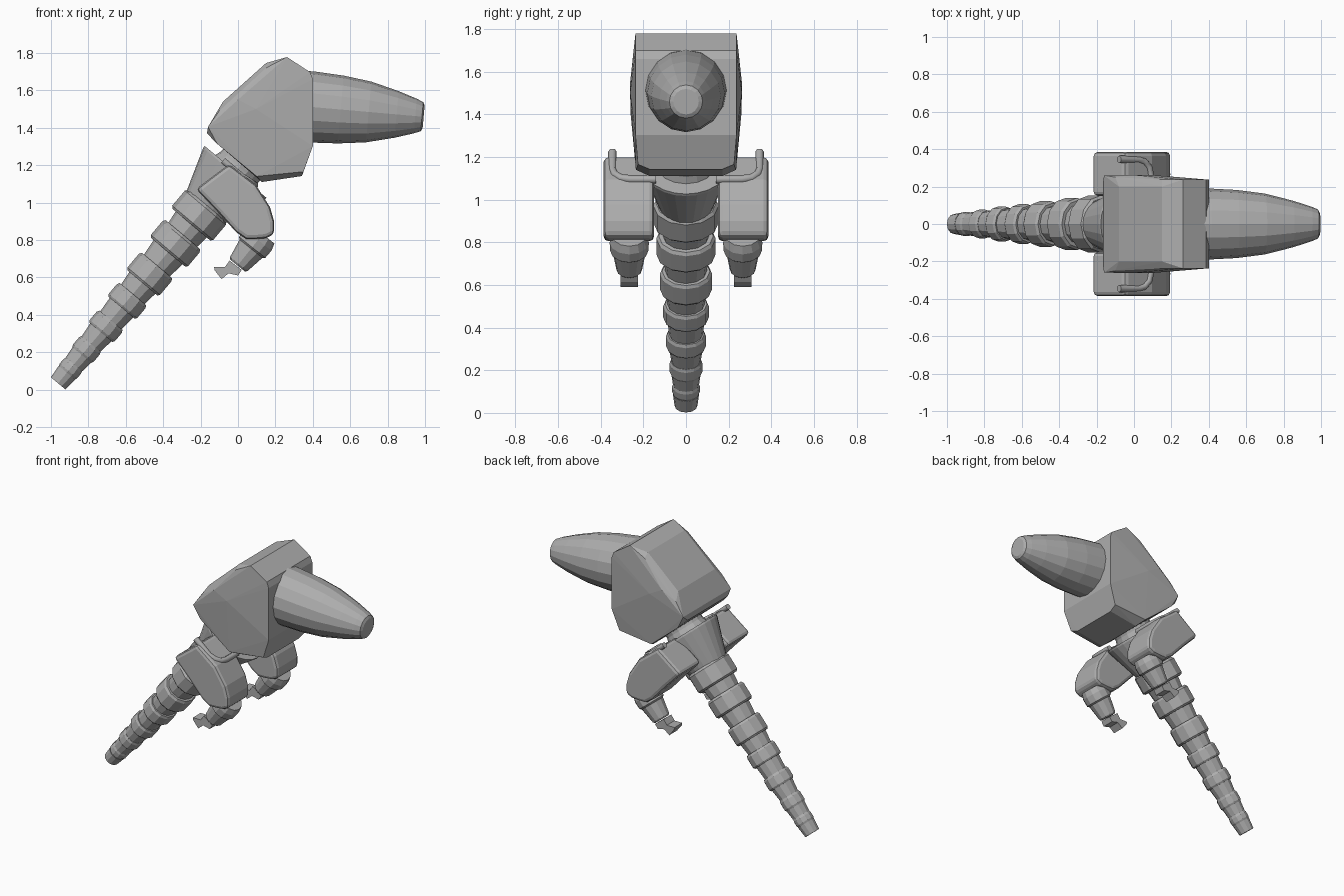
import bpy, bmesh, math
from mathutils import Vector

if "Cube" in bpy.data.objects:
    bpy.data.objects.remove(bpy.data.objects["Cube"])

grey = bpy.data.materials.new("light_grey")
grey.diffuse_color = (0.42, 0.42, 0.42, 1)
grey.use_nodes = True
grey.node_tree.nodes["Principled BSDF"].inputs["Base Color"].default_value = grey.diffuse_color


def finish(name, bm):
    bmesh.ops.recalc_face_normals(bm, faces=bm.faces)
    me = bpy.data.meshes.new(name)
    bm.to_mesh(me)
    bm.free()
    me.materials.append(grey)
    ob = bpy.data.objects.new(name, me)
    bpy.context.collection.objects.link(ob)
    return ob


def lathe(name, profile, origin, axis, sides=12, ywide=1.0):
    """Revolve (distance, radius) pairs round an axis lying in the xz plane."""
    bm = bmesh.new()
    a = Vector(axis).normalized()
    u = Vector((0, 1, 0))
    v = a.cross(u)
    rings = []
    for s, r in profile:
        ring = []
        for i in range(sides):
            t = 2 * math.pi * i / sides
            ring.append(bm.verts.new(Vector(origin) + a * s
                        + u * (r * ywide * math.cos(t)) + v * (r * math.sin(t))))
        rings.append(ring)
    for p, q in zip(rings, rings[1:]):
        for i in range(sides):
            j = (i + 1) % sides
            bm.faces.new((p[i], p[j], q[j], q[i]))
    bm.faces.new(rings[0])
    bm.faces.new(rings[-1])
    return finish(name, bm)


def slab(name, outline, y0, y1, bevel):
    """Extrude an xz outline from y0 to y1 with bevelled edges."""
    bm = bmesh.new()
    f = bm.faces.new([bm.verts.new((x, y0, z)) for x, z in outline])
    g = bmesh.ops.extrude_face_region(bm, geom=[f])["geom"]
    bmesh.ops.translate(bm, vec=(0, y1 - y0, 0),
                        verts=[e for e in g if isinstance(e, bmesh.types.BMVert)])
    ob = finish(name, bm)
    if bevel:
        m = ob.modifiers.new("bevel", "BEVEL")
        m.width = bevel
        m.segments = 2
        m.limit_method = "ANGLE"
        m.angle_limit = math.radians(50)
    return ob


# Segmented tail: stepped rings on a tapering core
BASE, AXIS = (-0.957, 0, 0.04), (0.643, 0, 0.766)
rings = [(0.066, 0.125, 0.061), (0.19, 0.267, 0.072), (0.348, 0.432, 0.088),
         (0.52, 0.615, 0.1), (0.693, 0.815, 0.114), (0.907, 1.03, 0.13),
         (1.1, 1.232, 0.143)]
prof = [(-0.008, 0.05)]
for s0, s1, r in rings:
    core = 0.02 + 0.62 * r
    prof += [(s0, core), (s0, r * 0.92), (s0 + 0.012, r),
             (s1 - 0.015, r), (s1, r * 0.92), (s1, core)]
lathe("tail", prof, BASE, AXIS, 12, 1.07)

# Flared torso with neck
lathe("torso", [(1.2, 0.12), (1.226, 0.136), (1.455, 0.215), (1.468, 0.215), (1.468, 0.19)],
      BASE, AXIS, 24, 0.95)
lathe("neck", [(1.44, 0.15), (1.5, 0.13), (1.6, 0.13)], BASE, AXIS, 16)

# Faceted head: hull of mirrored points (x, z, half width)
pts = [(-0.166, 1.37, 0.22), (-0.16, 1.405, 0.26), (-0.08, 1.54, 0.2), (0.15, 1.746, 0.2),
       (-0.1, 1.49, 0.25), (-0.112, 1.315, 0.25), (0.0, 1.55, 0.262), (0.096, 1.5, 0.262),
       (0.15, 1.72, 0.237), (0.262, 1.778, 0.237), (0.385, 1.698, 0.237),
       (0.4, 1.66, 0.237), (0.4, 1.302, 0.237), (0.35, 1.165, 0.225),
       (0.342, 1.142, 0.17), (0.128, 1.11, 0.17), (0.1, 1.14, 0.235)]
bm = bmesh.new()
for x, z, y in pts:
    bm.verts.new((x, y, z))
    bm.verts.new((x, -y, z))
bmesh.ops.convex_hull(bm, input=bm.verts)
finish("head", bm)

# Tapered snout
t = math.radians(5)
lathe("snout", [(0, 0.19), (0.05, 0.19), (0.2, 0.182), (0.35, 0.163), (0.5, 0.125),
                (0.6, 0.093), (0.636, 0.078), (0.645, 0.06)],
      (0.35, 0, 1.515), (math.cos(t), 0, -math.sin(t)), 16)

# Arms, mirrored in y
arm = [(-0.225, 1.072), (-0.048, 1.205), (0.096, 1.094), (0.171, 0.976), (0.193, 0.9),
       (0.193, 0.83), (0.15, 0.81), (0.096, 0.805), (0.043, 0.805), (-0.01, 0.842),
       (-0.112, 0.955)]
claw = [(-0.045, 0.69), (-0.07, 0.655), (-0.128, 0.655), (-0.125, 0.638),
        (-0.088, 0.591), (-0.05, 0.622), (0.0, 0.61), (0.02, 0.64)]
strap = [(-0.08, 0.345, 1.225), (0.02, 0.345, 1.14), (0.055, 0.335, 1.118),
         (0.08, 0.305, 1.1), (0.09, 0.26, 1.095), (0.09, 0.14, 1.095)]
for side, tag in ((-1, "right"), (1, "left")):
    slab(f"upper_arm_{tag}", arm, side * 0.15, side * 0.386, 0.022)
    lathe(f"forearm_{tag}", [(-0.04, 0.08), (0, 0.092), (0.05, 0.09), (0.06, 0.078),
                             (0.165, 0.06), (0.175, 0.05)],
          (0.107, side * 0.266, 0.8), (-0.107, 0, -0.134), 12)
    slab(f"hand_{tag}", claw, side * 0.224, side * 0.308, 0)
    # Shoulder strap
    cu = bpy.data.curves.new(f"shoulder_strap_{tag}", "CURVE")
    cu.dimensions = "3D"
    cu.bevel_depth = 0.02
    cu.bevel_resolution = 1
    cu.use_fill_caps = True
    sp = cu.splines.new("POLY")
    sp.points.add(len(strap) - 1)
    for p, (x, y, z) in zip(sp.points, strap):
        p.co = (x, side * y, z, 1)
    cu.materials.append(grey)
    bpy.context.collection.objects.link(bpy.data.objects.new(cu.name, cu))
